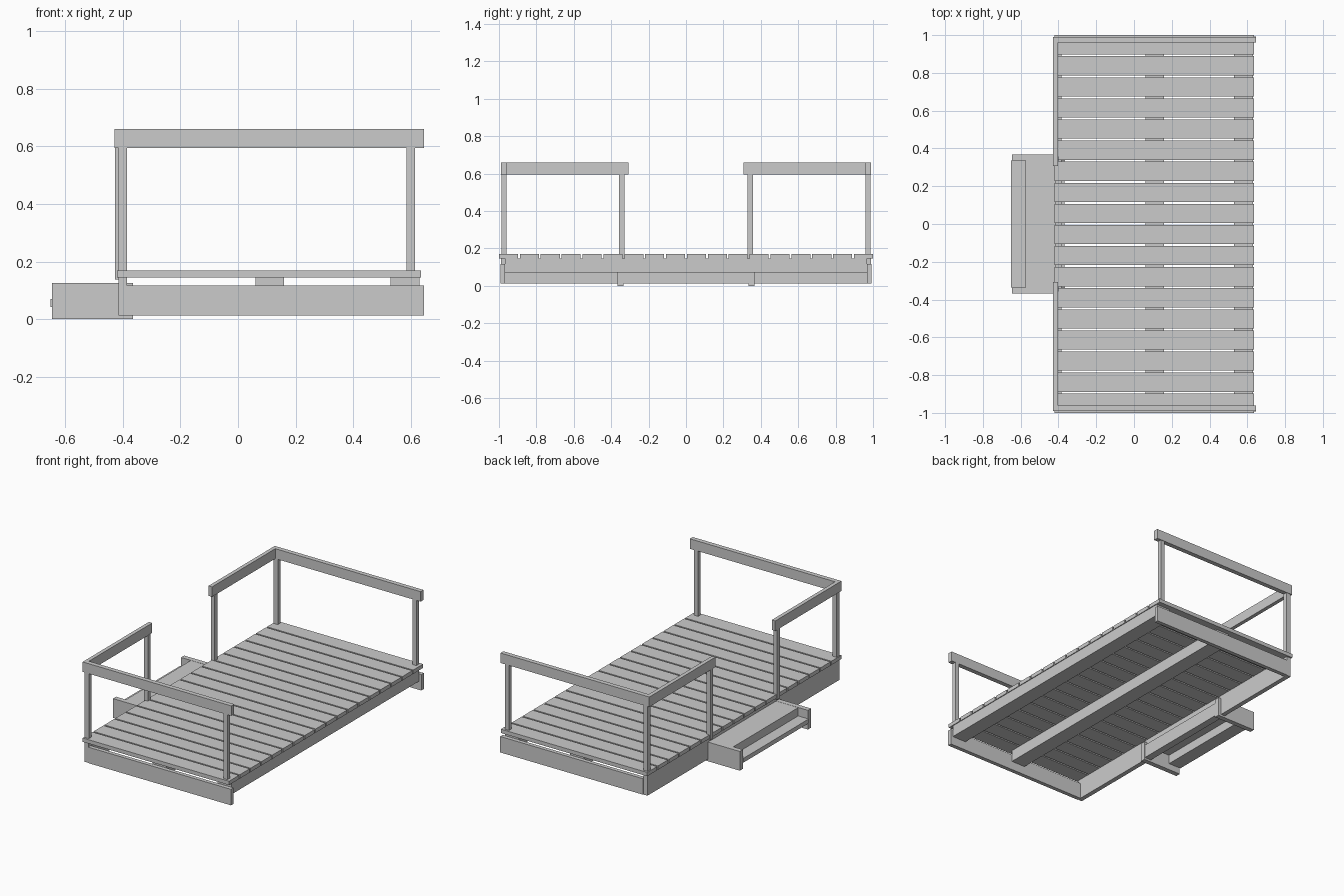
import bpy

if "Cube" in bpy.data.objects:
    bpy.data.objects.remove(bpy.data.objects["Cube"])


def box(name, x, y, z):
    """Axis-aligned board given (min, max) spans."""
    bpy.ops.mesh.primitive_cube_add(size=1, location=[(s[0] + s[1]) / 2 for s in (x, y, z)])
    ob = bpy.context.object
    ob.name = name
    ob.scale = [s[1] - s[0] for s in (x, y, z)]
    bpy.ops.object.transform_apply(location=False, rotation=False, scale=True)
    return ob


def span(side, a, b):
    """Mirror a span to the +y or -y side."""
    return (a, b) if side > 0 else (-b, -a)


# deck planks
COUNT, GAP = 18, 0.01
pitch = (2 + GAP) / COUNT
for i in range(COUNT):
    y0 = -1 + i * pitch
    box(f"deck_plank_{i + 1}", (-0.42, 0.635), (y0, y0 + pitch - GAP), (0.145, 0.17))

# flat joists under the planks
box("middle_joist", (0.06, 0.16), (-0.967, 0.967), (0.07, 0.145))
box("rear_joist", (0.53, 0.63), (-0.967, 0.967), (0.07, 0.145))

# fascia board on the step side
box("entry_fascia", (-0.415, -0.385), (-0.99, 0.99), (0.013, 0.145))

for side, label in ((-1, "near"), (1, "far")):
    # side fascia, lower than the planks so a slot stays open
    box(f"{label}_side_fascia", (-0.385, 0.645), span(side, 0.967, 0.993), (0.013, 0.117))

    # railing posts
    box(f"{label}_rear_post", (0.585, 0.615), span(side, 0.96, 0.987), (0.17, 0.597))
    box(f"{label}_corner_post", (-0.415, -0.385), span(side, 0.96, 0.987), (0.17, 0.597))
    box(f"{label}_entry_post", (-0.427, -0.4), span(side, 0.33, 0.358), (0.138, 0.597))

    # hand rails
    box(f"{label}_side_rail", (-0.403, 0.645), span(side, 0.96, 0.99), (0.595, 0.66))
    box(f"{label}_entry_rail", (-0.428, -0.403), span(side, 0.308, 0.99), (0.595, 0.66))

    # step side boards
    box(f"{label}_step_side", (-0.645, -0.365), span(side, 0.335, 0.367), (0.0, 0.125))

# step treads and back board
box("upper_tread", (-0.56, -0.415), (-0.335, 0.335), (0.1, 0.124))
box("lower_tread", (-0.65, -0.56), (-0.335, 0.335), (0.042, 0.07))
box("step_riser", (-0.575, -0.56), (-0.335, 0.335), (0.07, 0.124))
box("step_back_board", (-0.385, -0.367), (-0.335, 0.335), (0.013, 0.1))
